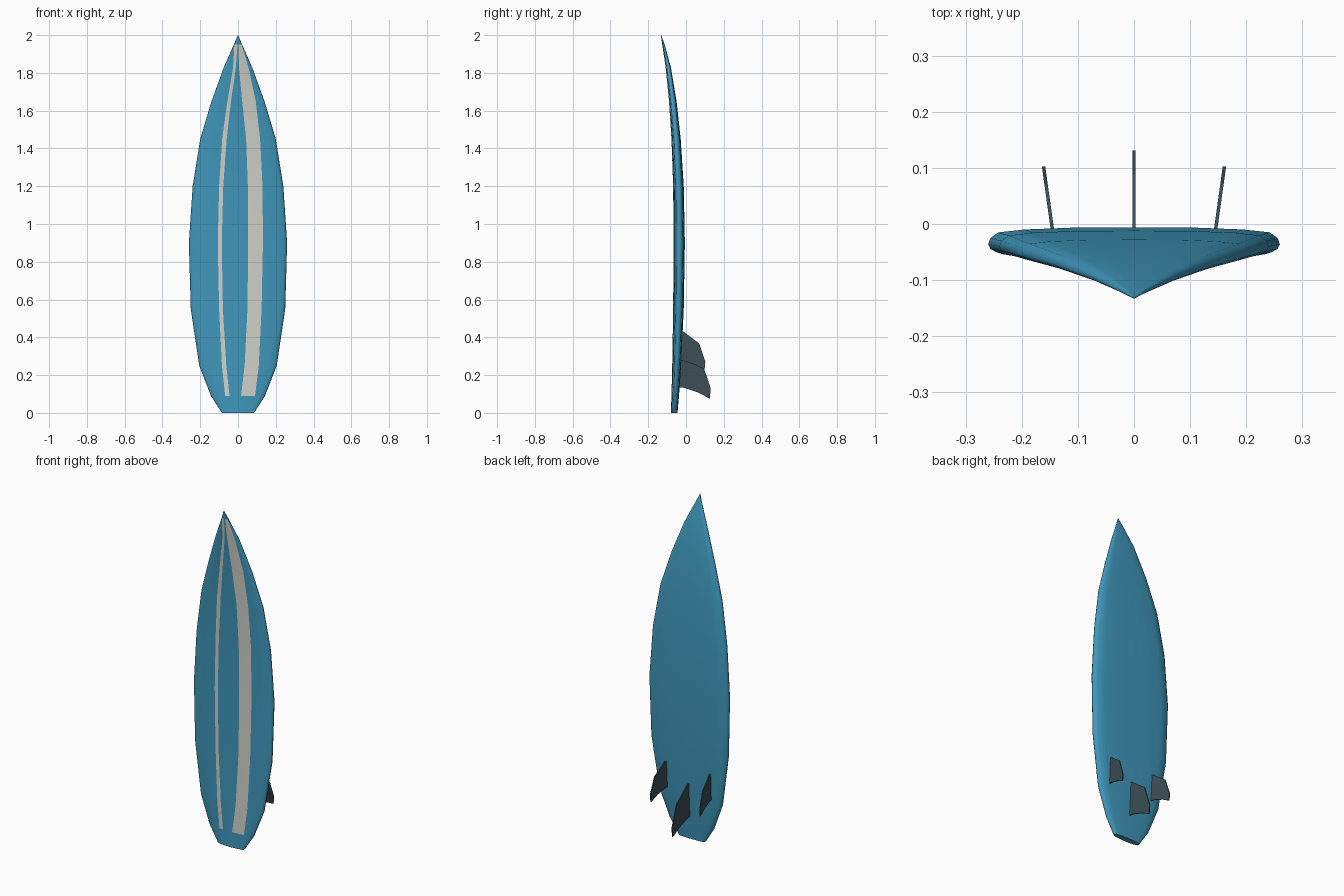
import bpy
import bmesh
import math
from mathutils import Vector

cube = bpy.data.objects.get("Cube")
if cube:
    bpy.data.objects.remove(cube, do_unlink=True)


def make_material(name, rgb):
    mat = bpy.data.materials.new(name)
    mat.use_nodes = True
    mat.diffuse_color = (*rgb, 1)
    bsdf = next(n for n in mat.node_tree.nodes if n.type == 'BSDF_PRINCIPLED')
    bsdf.inputs["Base Color"].default_value = (*rgb, 1)
    return mat


blue = make_material("board blue", (0.05, 0.31, 0.50))
cream = make_material("stripe off white", (0.64, 0.64, 0.59))
slate = make_material("fin slate", (0.045, 0.075, 0.095))


def finish(bm, name, mats, smooth):
    bmesh.ops.recalc_face_normals(bm, faces=bm.faces)
    mesh = bpy.data.meshes.new(name)
    bm.to_mesh(mesh)
    bm.free()
    for m in mats:
        mesh.materials.append(m)
    obj = bpy.data.objects.new(name, mesh)
    bpy.context.collection.objects.link(obj)
    if smooth:
        bpy.ops.object.select_all(action='DESELECT')
        obj.select_set(True)
        bpy.context.view_layer.objects.active = obj
        bpy.ops.object.shade_smooth_by_angle(angle=math.radians(50))
    return obj


# Stations: height, half width, deck y, back y, then the stripe edges
# (thin stripe outer and inner, wide stripe inner and outer)
STATIONS = [
    (0.00, 0.085, -0.080, -0.045, 0.06, 0.04, 0.01, 0.07),
    (0.09, 0.143, -0.077, -0.037, 0.068, 0.045, 0.016, 0.09),
    (0.25, 0.205, -0.073, -0.026, 0.085, 0.062, 0.035, 0.11),
    (0.55, 0.250, -0.068, -0.012, 0.10, 0.08, 0.05, 0.125),
    (0.90, 0.260, -0.066, -0.006, 0.107, 0.086, 0.054, 0.132),
    (1.20, 0.240, -0.068, -0.012, 0.10, 0.078, 0.052, 0.13),
    (1.45, 0.200, -0.077, -0.028, 0.084, 0.06, 0.043, 0.117),
    (1.65, 0.140, -0.090, -0.050, 0.056, 0.037, 0.022, 0.094),
    (1.83, 0.075, -0.108, -0.080, 0.026, 0.011, 0.005, 0.055),
    (1.95, 0.022, -0.126, -0.113, 0.019, 0.003, 0.002, 0.02),
    (2.00, 0.001, -0.133, -0.131, 0.0008, 0.0003, 0.0003, 0.0008),
]
RAIL = [(0.985, 0.36), (1.0, 0.5), (0.985, 0.68)]
BACK = [0.93, 0.75, 0.4]


def section(w, front, back, lo, li, ri, ro):
    """One closed ring, starting on the deck at the left rail."""
    lo, ro = min(lo, 0.9 * w), min(ro, 0.9 * w)
    edge = 0.94 * w
    deck = [-edge, -(edge + lo) / 2, -lo, -li, 0, ri, ro, (edge + ro) / 2, edge]
    pts = [(x, 0.3 * abs(x / w) ** 2.5) for x in deck]
    pts += [(u * w, v) for u, v in RAIL]
    across = BACK + [0] + [-u for u in reversed(BACK)]
    pts += [(u * w, 1 - 0.2 * u ** 4) for u in across]
    pts += [(-u * w, v) for u, v in reversed(RAIL)]
    return [(x, front + v * (back - front)) for x, v in pts]


# Board with stripes cut into the deck faces
STRIPE_COLUMNS = (2, 5)
bm = bmesh.new()
rings = [[bm.verts.new((x, y, s[0])) for x, y in section(*s[1:])] for s in STATIONS]
count = len(rings[0])
for row, (lower, upper) in enumerate(zip(rings, rings[1:])):
    for i in range(count):
        j = (i + 1) % count
        face = bm.faces.new((lower[i], lower[j], upper[j], upper[i]))
        if i in STRIPE_COLUMNS and 0 < row < len(STATIONS) - 2:
            face.material_index = 1
bm.faces.new(rings[0])
bm.faces.new(rings[-1])
finish(bm, "board", [blue, cream], True)

# Fin outline: distance out from the root, drop from the root's top
FIN = [(-0.015, 0.0), (0.0, 0.0), (0.08, -0.06), (0.112, -0.155), (0.108, -0.195),
       (0.06, -0.17), (0.0, -0.15), (-0.015, -0.15)]


def fin(name, x, y, z, size, cant):
    half = 0.003
    bm = bmesh.new()
    sides = []
    for offset in (-half, half):
        sides.append([bm.verts.new(Vector((x + cant * d * size + offset,
                                           y + d * size, z + h * size)))
                      for d, h in FIN])
    a, b = sides
    bm.faces.new(a)
    bm.faces.new(b)
    for i in range(len(FIN)):
        j = (i + 1) % len(FIN)
        bm.faces.new((a[i], a[j], b[j], b[i]))
    finish(bm, name, [slate], False)


fin("centre_fin", 0, -0.018, 0.335, 1.33, 0)
for side, label in ((1, "left"), (-1, "right")):
    fin(label + "_fin", side * 0.145, -0.013, 0.43, 1.03, side * 0.14)
